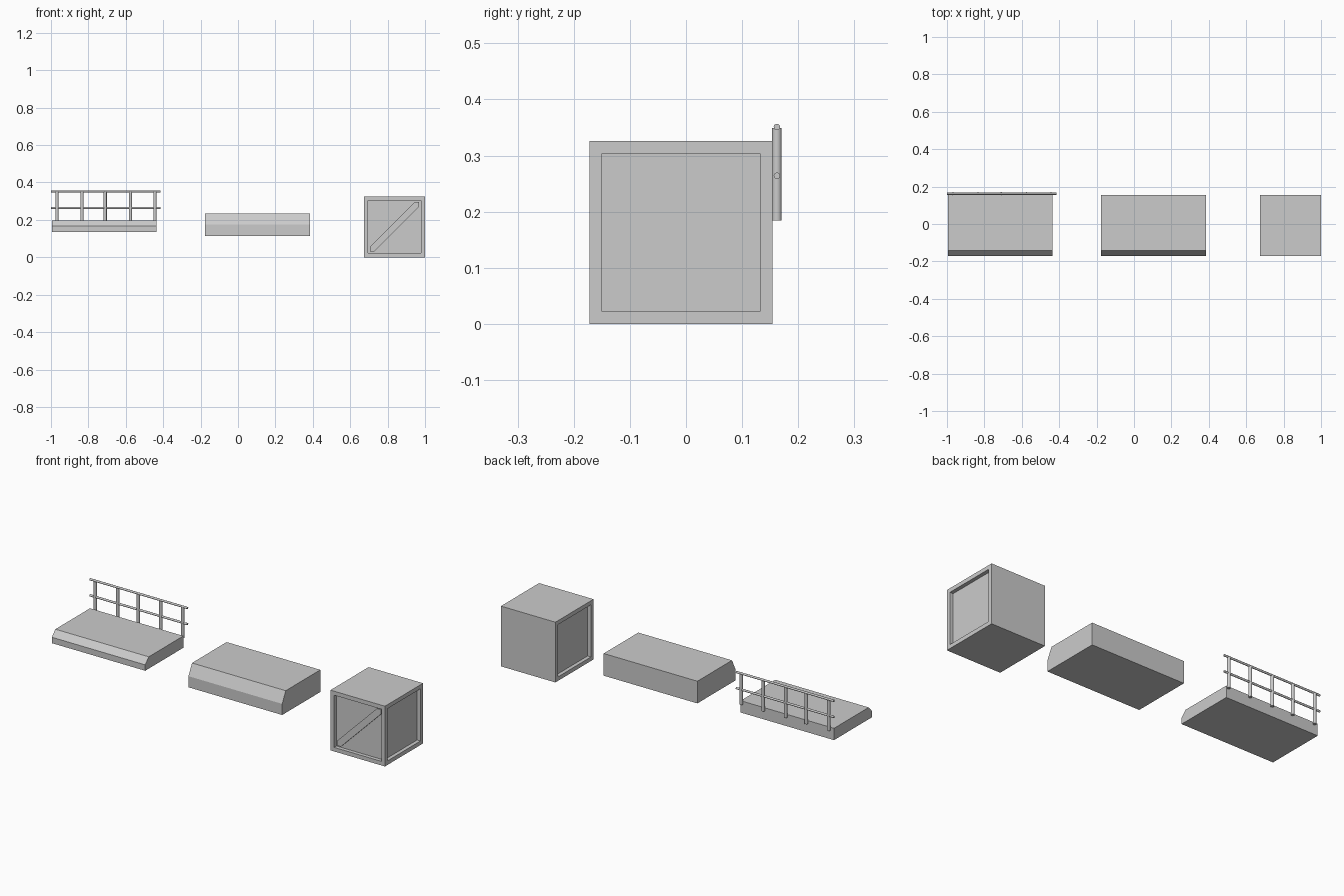
import bpy, bmesh
from mathutils import Vector, Matrix

if "Cube" in bpy.data.objects:
    bpy.data.objects.remove(bpy.data.objects["Cube"])

Y0, Y1 = -0.172, 0.154          # common front and back planes


def finish(name, bm):
    bmesh.ops.recalc_face_normals(bm, faces=bm.faces)
    mesh = bpy.data.meshes.new(name)
    bm.to_mesh(mesh)
    bm.free()
    obj = bpy.data.objects.new(name, mesh)
    bpy.context.collection.objects.link(obj)
    return obj


def prism(name, profile, offset):
    """Extrude a closed profile of 3D points along an offset."""
    bm = bmesh.new()
    face = bm.faces.new([bm.verts.new(p) for p in profile])
    ext = bmesh.ops.extrude_face_region(bm, geom=[face], use_keep_orig=True)
    verts = [g for g in ext["geom"] if isinstance(g, bmesh.types.BMVert)]
    bmesh.ops.translate(bm, verts=verts, vec=offset)
    return finish(name, bm)


def rod(name, start, end, radius, sides=16):
    """Round bar between two points."""
    start, end = Vector(start), Vector(end)
    axis = end - start
    bpy.ops.mesh.primitive_cylinder_add(
        vertices=sides, radius=radius, depth=axis.length,
        location=(start + end) / 2, rotation=axis.to_track_quat('Z', 'Y').to_euler())
    obj = bpy.context.object
    obj.name = name
    bpy.ops.object.shade_smooth_by_angle()
    return obj


def platform(name, x0, x1, z0, z1, edge_z):
    """Slab with a sloped upper front edge."""
    prof = [(x0, Y0, z0), (x0, Y1, z0), (x0, Y1, z1), (x0, Y0 + 0.03, z1), (x0, Y0, edge_z)]
    return prism(name, prof, (x1 - x0, 0, 0))


# Platforms
platform("thin_platform", -0.994, -0.435, 0.134, 0.198, 0.166)
platform("thick_platform", -0.176, 0.385, 0.114, 0.234, 0.174)

# Railing behind the thin platform
RAIL_Y = 0.162
for i, x in enumerate((-0.968, -0.834, -0.710, -0.575, -0.444)):
    rod(f"railing_post_{i + 1}", (x, RAIL_Y, 0.184), (x, RAIL_Y, 0.349), 0.0085)
for label, z in (("top", 0.351), ("middle", 0.264)):
    rod(f"{label}_rail", (-1.0, RAIL_Y, z), (-0.415, RAIL_Y, z), 0.0057)

# Crate with recessed panels on front, left and right
SIZE, X0, FRAME, DEPTH = 0.326, 0.674, 0.031, 0.02
bm = bmesh.new()
centre = Vector((X0 + SIZE / 2, Y0 + SIZE / 2, SIZE / 2))
bmesh.ops.create_cube(bm, size=SIZE, matrix=Matrix.Translation(centre))
panels = [f for f in bm.faces if f.normal.y < -0.5 or abs(f.normal.x) > 0.5]
for face in panels:
    normal = face.normal.copy()
    bmesh.ops.inset_individual(bm, faces=[face], thickness=FRAME)
    ext = bmesh.ops.extrude_discrete_faces(bm, faces=[face])
    bmesh.ops.translate(bm, verts=ext["faces"][0].verts, vec=-normal * DEPTH)
finish("crate", bm)

# Diagonal brace across the front panel
a, b, c, d, w = X0 + FRAME, X0 + SIZE - FRAME, FRAME, SIZE - FRAME, 0.024
yb = Y0 + DEPTH / 2
prism("crate_brace",
      [(a, yb, c), (a + w, yb, c), (b, yb, d - w), (b, yb, d), (b - w, yb, d), (a, yb, c + w)],
      (0, DEPTH / 2 + 0.002, 0))
